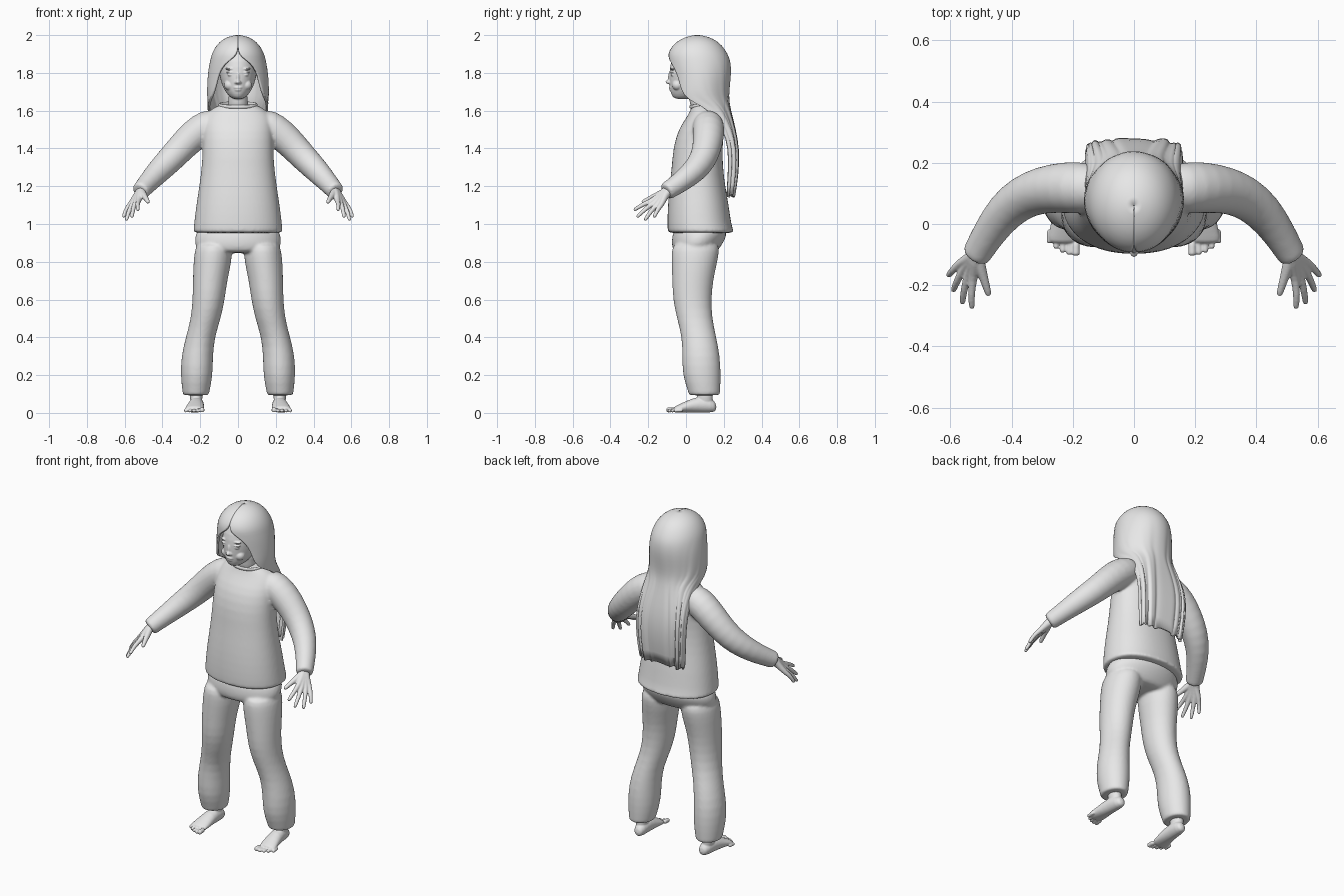
import bpy, bmesh, math, random
from mathutils import Vector, Matrix

cube = bpy.data.objects.get("Cube")
if cube:
    bpy.data.objects.remove(cube, do_unlink=True)
random.seed(4)

grey = bpy.data.materials.new("plain_grey")
grey.use_nodes = True
grey.diffuse_color = (0.8, 0.8, 0.8, 1)
for node in grey.node_tree.nodes:
    if node.type == 'BSDF_PRINCIPLED':
        node.inputs["Base Color"].default_value = (0.8, 0.8, 0.8, 1)

UP, FORWARD = Vector((0, 0, 1)), Vector((0, -1, 0))


def tube(bm, rows, axis=None, side=1, n=20, power=1.0):
    """Closed loft through rows of (x, y, z, half width, half depth)."""
    pts = [Vector((r[0] * side, r[1], r[2])) for r in rows]
    rings = []
    for i, (p, r) in enumerate(zip(pts, rows)):
        t = axis or (pts[min(i + 1, len(pts) - 1)] - pts[max(i - 1, 0)]).normalized()
        u = Vector((1, 0, 0))
        u = (u - t * u.dot(t)).normalized()
        v = t.cross(u)
        ring = []
        for k in range(n):
            a = math.tau * k / n
            c, s = math.cos(a), math.sin(a)
            c = math.copysign(abs(c) ** power, c)
            s = math.copysign(abs(s) ** power, s)
            ring.append(bm.verts.new(p + u * c * r[3] + v * s * r[-1]))
        rings.append(ring)
    for a, b in zip(rings, rings[1:]):
        for k in range(n):
            bm.faces.new((a[k], a[(k + 1) % n], b[(k + 1) % n], b[k]))
    bm.faces.new(rings[0][::-1])
    bm.faces.new(rings[-1])


def blob(bm, centre, size, side=1):
    place = Matrix.Translation((centre[0] * side, centre[1], centre[2]))
    bmesh.ops.create_uvsphere(bm, u_segments=16, v_segments=10, radius=1,
                              matrix=place @ Matrix.Diagonal((*size, 1)))


def finish(bm, name, voxel=0, smooth=0):
    """Turn the pieces into one object, optionally fused into one skin."""
    bmesh.ops.recalc_face_normals(bm, faces=bm.faces)
    mesh = bpy.data.meshes.new(name)
    bm.to_mesh(mesh)
    bm.free()
    mesh.materials.append(grey)
    mesh.shade_smooth()
    ob = bpy.data.objects.new(name, mesh)
    bpy.context.collection.objects.link(ob)
    sub = ob.modifiers.new("round", 'SUBSURF')
    sub.levels = sub.render_levels = 1
    if voxel:
        fuse = ob.modifiers.new("fuse", 'REMESH')
        fuse.mode = 'VOXEL'
        fuse.voxel_size = voxel
        fuse.use_smooth_shade = True
        soft = ob.modifiers.new("soften", 'SMOOTH')
        soft.factor = 0.5
        soft.iterations = smooth
    return ob


# Shirt: torso and both sleeves in one skin
bm = bmesh.new()
torso = [(.95, .08, .24, .178), (.96, .078, .238, .175), (1.0, .07, .234, .17),
         (1.1, .065, .222, .162), (1.2, .06, .206, .148), (1.3, .06, .193, .136),
         (1.4, .062, .187, .131), (1.5, .08, .187, .122), (1.56, .1, .182, .1),
         (1.6, .105, .155, .082), (1.625, .1, .11, .07), (1.635, .098, .09, .06)]
tube(bm, [(0, y, z, a, b) for z, y, a, b in torso], UP, n=28, power=.9)
sleeve = [(.1, .115, 1.54, .07), (.16, .118, 1.525, .086), (.23, .12, 1.475, .085),
          (.3, .112, 1.405, .078), (.36, .09, 1.34, .073), (.42, .045, 1.28, .066),
          (.475, -.03, 1.22, .055), (.515, -.1, 1.175, .048), (.52, -.107, 1.17, .048)]
for s in (1, -1):
    tube(bm, sleeve, side=s)
finish(bm, "shirt", .008, 7)

# Collar band
bm = bmesh.new()
loop = []
for k in range(32):
    a = math.tau * k / 32
    centre = Vector((.098 * math.cos(a), .092 + .068 * math.sin(a), 1.63 + .01 * math.sin(a)))
    out = Vector((math.cos(a), math.sin(a), 0))
    loop.append([bm.verts.new(centre + .007 * (out * math.cos(b) + UP * 1.5 * math.sin(b)))
                 for b in (math.tau * j / 8 for j in range(8))])
for k in range(32):
    for j in range(8):
        a, b = loop[k], loop[(k + 1) % 32]
        bm.faces.new((a[j], b[j], b[(j + 1) % 8], a[(j + 1) % 8]))
finish(bm, "collar")

# Trousers: hips and two loose legs
bm = bmesh.new()
hips = [(.99, .075, .2, .135), (.95, .075, .226, .146), (.9, .06, .233, .138),
        (.86, .05, .215, .12), (.845, .05, .18, .1)]
tube(bm, [(0, y, z, a, b) for z, y, a, b in hips], UP, n=28)
leg = [(.125, .055, .91, .09, .12), (.13, .05, .86, .1, .128), (.135, .045, .8, .102, .123),
       (.148, .035, .7, .092, .109), (.155, .032, .6, .086, .103), (.17, .045, .5, .08, .094),
       (.2, .07, .4, .077, .092), (.217, .08, .3, .085, .101), (.219, .083, .2, .086, .103),
       (.222, .095, .12, .074, .087), (.223, .097, .1, .07, .084), (.223, .097, .092, .069, .083)]
for s in (1, -1):
    tube(bm, leg, UP, s)
finish(bm, "trousers", .008, 5)

# Bare feet with five toes each
foot = [(.215, .162, .03, .018, .02), (.217, .135, .039, .036, .038),
        (.22, .07, .046, .039, .045), (.225, .0, .032, .047, .031),
        (.231, -.045, .021, .052, .02), (.232, -.065, .017, .046, .015)]
for s, label in ((1, "left"), (-1, "right")):
    bm = bmesh.new()
    tube(bm, foot, FORWARD, s)
    tube(bm, [(.222, .1, .14, .036, .042), (.222, .1, .08, .034, .042),
              (.22, .1, .04, .03, .045)], UP, s)
    for i in range(5):
        x, tip = .19 + .0215 * i, -.104 + .0025 * i * i
        r = .015 if i == 0 else .011
        tube(bm, [(x, tip + .05, r + .003, r), (x, tip + .02, r + .002, r * .85),
                  (x, tip + .006, r + .001, r), (x, tip, r, r * .7)], FORWARD, s, 10)
    finish(bm, label + "_foot", .004, 2)

# Hands with spread fingers
tips = [Vector(t) for t in ((.53, -.277, 1.073), (.562, -.262, 1.035),
                            (.592, -.22, 1.018), (.608, -.17, 1.035))]
wrist = Vector((.512, -.1, 1.178))
for s, label in ((1, "left"), (-1, "right")):
    bm = bmesh.new()
    for i, tip in enumerate(tips):
        knuckle = Vector((.527, -.18, 1.122)) + Vector((.045, .05, -.02)) * i / 3
        start = wrist.lerp(knuckle, .15)
        joint = knuckle.lerp(tip, .5) + Vector((.004, -.002, .006))
        path = [(wrist - Vector((.03, -.05, -.03)), .03), (start, .026),
                (wrist.lerp(knuckle, .6), .019), (knuckle, .0145), (joint, .012),
                (knuckle.lerp(tip, .92), .0105), (tip, .007)]
        tube(bm, [(*p, r) for p, r in path], None, s, 10)
    tube(bm, [(*wrist, .022), (.5, -.15, 1.152, .019), (.487, -.19, 1.136, .014),
              (.477, -.225, 1.118, .012), (.474, -.235, 1.113, .008)], None, s, 10)
    finish(bm, label + "_hand", .004, 2)

# Head and neck with modelled face
bm = bmesh.new()
skull = [(1.66, -.015, .025, .04), (1.675, -.005, .046, .068), (1.7, .01, .066, .093),
         (1.73, .03, .083, .117), (1.77, .048, .095, .138), (1.83, .06, .106, .148),
         (1.89, .06, .102, .13), (1.94, .06, .07, .09), (1.96, .06, .03, .04)]
tube(bm, [(0, y, z, a, b) for z, y, a, b in skull], UP, n=28)
tube(bm, [(0, .09, 1.58, .06, .058), (0, .075, 1.64, .052, .055), (0, .06, 1.72, .05, .055)], UP)
blob(bm, (0, -.091, 1.752), (.014, .018, .012))
blob(bm, (0, -.084, 1.775), (.009, .012, .03))
blob(bm, (0, -.08, 1.722), (.024, .012, .006))
blob(bm, (0, -.077, 1.71), (.02, .012, .007))
blob(bm, (0, -.058, 1.682), (.022, .014, .014))
for s in (1, -1):
    blob(bm, (.012, -.084, 1.749), (.008, .011, .008), s)
    blob(bm, (.039, -.07, 1.79), (.018, .012, .008), s)
    blob(bm, (.04, -.07, 1.802), (.024, .015, .005), s)
    blob(bm, (.042, -.07, 1.822), (.028, .013, .006), s)
    blob(bm, (.045, -.045, 1.735), (.03, .03, .028), s)
finish(bm, "head", .004, 3)

# Long hair: rows of (z, centre y, half width, half depth, opening angle, roundness)
bm = bmesh.new()
rows = [(1.995, .06, .001, .001, 0, 1), (1.988, .06, .05, .055, 0, 1),
        (1.96, .06, .096, .11, 0, 1), (1.92, .06, .124, .142, 0, 1),
        (1.885, .065, .138, .157, .1, 1), (1.85, .07, .146, .161, .5, 1),
        (1.8, .075, .153, .158, .72, 1), (1.74, .075, .157, .151, .82, 1),
        (1.68, .073, .158, .147, .98, .95), (1.64, .08, .158, .143, 1.4, .9),
        (1.6, .1, .156, .13, 1.72, .8), (1.5, .185, .155, .07, 1.65, .6),
        (1.4, .22, .156, .052, 1.6, .5), (1.28, .22, .152, .05, 1.6, .5),
        (1.15, .212, .14, .038, 1.6, .5)]
cols = 44
strand = [random.uniform(-1, 1) for _ in range(cols + 1)]
grid = []
for z, yc, rx, ry, gap, p in rows:
    k = min(max((1.9 - z) / .6, 0), 1)
    line = []
    for j in range(cols + 1):
        a = gap + (math.tau - 2 * gap) * j / cols
        sx = math.copysign(abs(math.sin(a)) ** p, math.sin(a))
        cy = math.copysign(abs(math.cos(a)) ** p, math.cos(a))
        ragged = strand[-j] * .012 if z < 1.2 else 0
        line.append(bm.verts.new((rx * sx * (1 + .02 * k * strand[j]),
                                  yc - ry * cy + .008 * k * strand[j], z + ragged)))
    grid.append(line)
for a, b in zip(grid, grid[1:]):
    for j in range(cols):
        bm.faces.new((a[j], b[j], b[j + 1], a[j + 1]))
hair = finish(bm, "long_hair")
thick = hair.modifiers.new("thickness", 'SOLIDIFY')
thick.thickness = .012
thick.offset = 0
